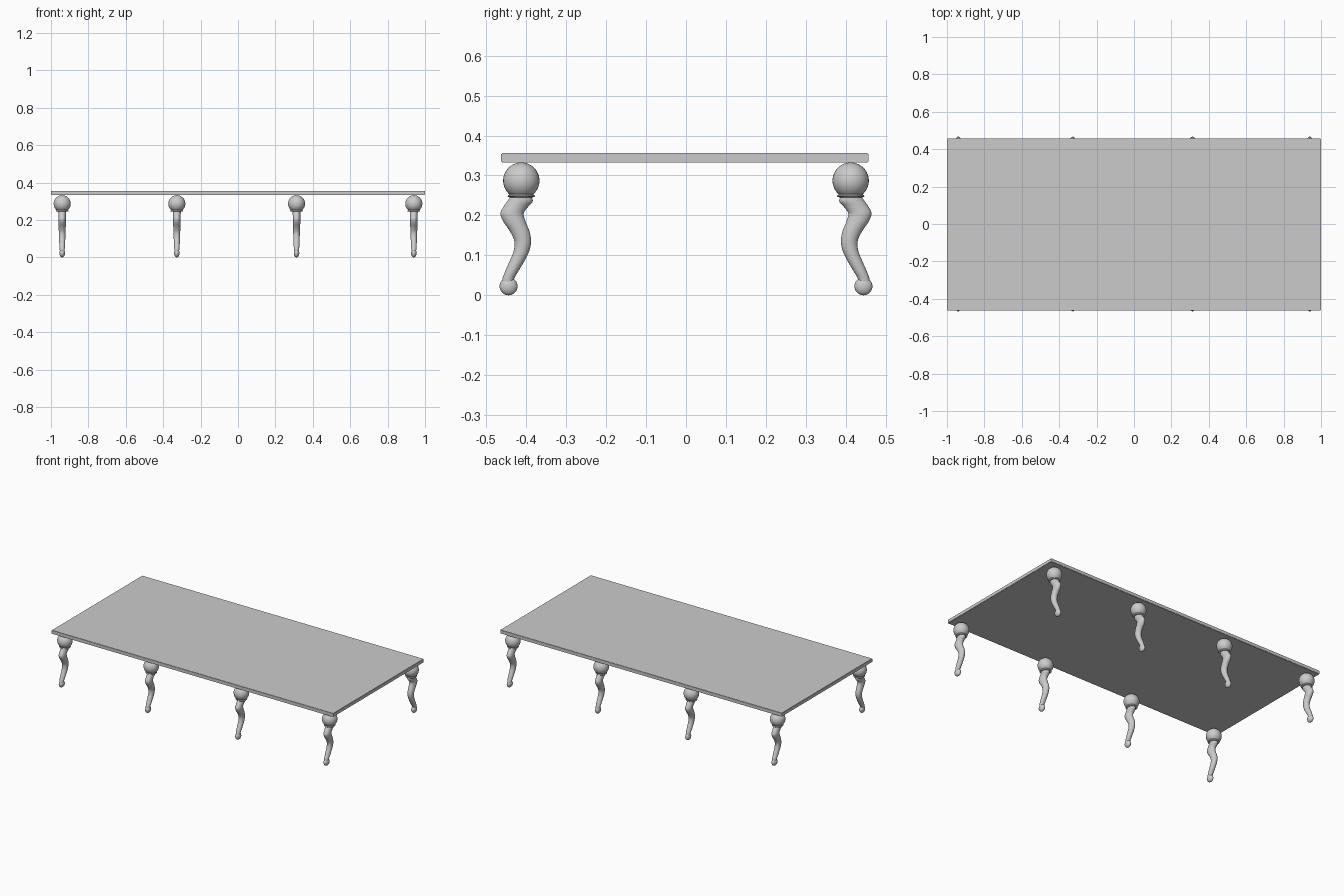
import bpy, bmesh, math
from mathutils import Vector

if "Cube" in bpy.data.objects:
    bpy.data.objects.remove(bpy.data.objects["Cube"])


def make_object(name, bm, smooth=True):
    bmesh.ops.recalc_face_normals(bm, faces=bm.faces)
    me = bpy.data.meshes.new(name)
    bm.to_mesh(me)
    bm.free()
    ob = bpy.data.objects.new(name, me)
    bpy.context.collection.objects.link(ob)
    if smooth:
        bpy.ops.object.select_all(action='DESELECT')
        ob.select_set(True)
        bpy.context.view_layer.objects.active = ob
        bpy.ops.object.shade_smooth_by_angle(angle=math.radians(40))
    return ob


def loft(bm, sections, n=32):
    """Skin horizontal ellipses given as (z, y_min, y_max, x_radius)."""
    rings = []
    for z, y0, y1, rx in sections:
        c, ry = (y0 + y1) / 2, (y1 - y0) / 2
        rings.append([bm.verts.new((rx * math.cos(2 * math.pi * i / n),
                                    c + ry * math.sin(2 * math.pi * i / n), z))
                      for i in range(n)])
    for a, b in zip(rings, rings[1:]):
        for i in range(n):
            j = (i + 1) % n
            bm.faces.new((a[i], a[j], b[j], b[i]))
    bm.faces.new(rings[0])
    bm.faces.new(rings[-1])


def refine(pts, steps=5):
    """Catmull-Rom interpolation of the section table."""
    p = [Vector(q) for q in pts]
    p = [2 * p[0] - p[1]] + p + [2 * p[-1] - p[-2]]
    out = []
    for k in range(1, len(p) - 2):
        a, b, c, d = p[k - 1:k + 3]
        for s in range(steps):
            t = s / steps
            out.append(0.5 * (2 * b + (c - a) * t + (2 * a - 5 * b + 4 * c - d) * t * t
                              + (3 * b - a - 3 * c + d) * t ** 3))
    out.append(p[-2])
    return out


# table top
bm = bmesh.new()
bmesh.ops.create_cube(bm, size=1)
for v in bm.verts:
    v.co = (v.co.x * 2, v.co.y * 0.92 - 0.003, v.co.z * 0.023 + 0.3445)
bmesh.ops.bevel(bm, geom=bm.edges[:], offset=0.002, segments=2, affect='EDGES')
make_object("table_top", bm, smooth=False)

BALL_Y, BALL_Z, BALL_R = -0.4125, 0.287, 0.0455

# S-curved leg sections: z, outer y, inner y, x radius
LEG = [(0.247, -0.440, -0.387, 0.021), (0.235, -0.448, -0.384, 0.021),
       (0.222, -0.457, -0.395, 0.020), (0.205, -0.4645, -0.4065, 0.020),
       (0.185, -0.458, -0.402, 0.020), (0.160, -0.441, -0.392, 0.019),
       (0.135, -0.430, -0.388, 0.018), (0.110, -0.432, -0.393, 0.017),
       (0.085, -0.442, -0.405, 0.016), (0.060, -0.453, -0.420, 0.015),
       (0.040, -0.460, -0.431, 0.013), (0.022, -0.460, -0.431, 0.012)]


def build_leg(name, x, side):
    bm = bmesh.new()
    loft(bm, refine(LEG))
    # upper ball with collar rings
    prof = []
    for i in range(21):
        a = math.radians(2 + i * 6.6)
        prof.append((BALL_Z + BALL_R * math.cos(a), BALL_R * math.sin(a)))
    prof += [(0.2535, 0.031), (0.2515, 0.031), (0.2505, 0.033), (0.2485, 0.0345),
             (0.2465, 0.033), (0.2455, 0.029)]
    loft(bm, [(z, BALL_Y - r, BALL_Y + r, r) for z, r in prof])
    # flattened ball foot
    foot = []
    for i in range(17):
        a = math.radians(2 + i * 11)
        r = 0.0225 * math.sin(a)
        foot.append((0.0225 + 0.0225 * math.cos(a), -0.4445 - r, -0.4445 + r, r * 0.66))
    loft(bm, foot)
    for v in bm.verts:
        v.co = (v.co.x + x, v.co.y * side, v.co.z)
    make_object(name, bm)


# four legs along each long side
for i, x in enumerate((-0.94, -0.327, 0.313, 0.94), 1):
    build_leg(f"front_leg_{i}", x, 1)
    build_leg(f"back_leg_{i}", x, -1)
